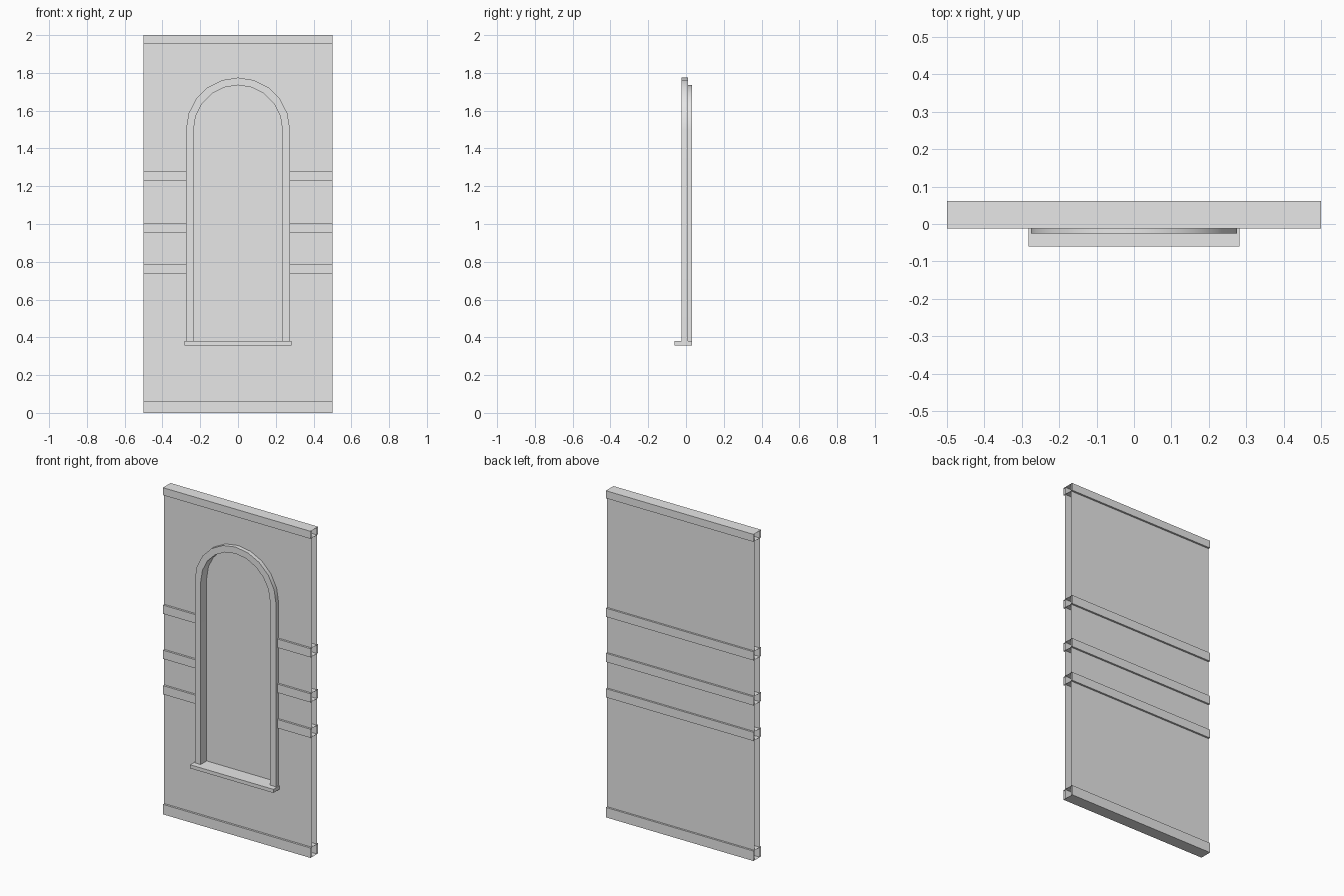
import bpy
import math

cube = bpy.data.objects.get("Cube")
if cube:
    bpy.data.objects.remove(cube, do_unlink=True)

# Single plaster colour
grey = bpy.data.materials.new("light grey plaster")
grey.use_nodes = True
GREY = (0.8, 0.8, 0.8, 1.0)
grey.diffuse_color = GREY
grey.node_tree.nodes["Principled BSDF"].inputs["Base Color"].default_value = GREY

HALF_W, HEIGHT = 0.5, 2.0
WALL_FRONT, WALL_BACK = 0.0, 0.05
BAND_FRONT, BAND_BACK = -0.0125, 0.0615
SPRING, SILL_TOP, SILL_BOTTOM = 1.5, 0.38, 0.358
REVEAL_BACK = 0.033


def add_mesh(name, verts, faces):
    mesh = bpy.data.meshes.new(name)
    mesh.from_pydata(verts, [], faces)
    mesh.materials.append(grey)
    obj = bpy.data.objects.new(name, mesh)
    bpy.context.collection.objects.link(obj)
    return obj


def tube(name, x0, x1, y0, y1, z0, z1, capped=False):
    """Rectangular bar along x, with open or closed ends."""
    section = [(y0, z0), (y1, z0), (y1, z1), (y0, z1)]
    verts = [(x, y, z) for x in (x0, x1) for y, z in section]
    faces = [(i, i + 4, (i + 1) % 4 + 4, (i + 1) % 4)[::-1] for i in range(4)]
    if capped:
        faces += [(3, 2, 1, 0), (4, 5, 6, 7)]
    return add_mesh(name, verts, faces)


def arch(radius, foot, segments=10):
    """Outline of a round-headed opening, from right foot to left foot."""
    head = [(radius * math.cos(math.pi * i / segments),
             SPRING + radius * math.sin(math.pi * i / segments))
            for i in range(segments + 1)]
    return [(radius, foot)] + head + [(-radius, foot)]


# Front wall sheet: two halves around the arched opening
hole = arch(0.255, 0.37)
middle = len(hole) // 2
for side, label in ((1, "left"), (-1, "right")):
    outline = [(0, 0), (HALF_W, 0), (HALF_W, HEIGHT), (0, HEIGHT)]
    outline += [(max(x, 0), z) for x, z in hole[middle::-1]] + [(0, 0.37)]
    verts = [(side * x, WALL_FRONT, z) for x, z in outline]
    add_mesh("front_wall_" + label, verts[::side], [tuple(range(len(verts)))])

# Back wall sheet
add_mesh("back_wall",
         [(HALF_W, WALL_BACK, 0), (-HALF_W, WALL_BACK, 0),
          (-HALF_W, WALL_BACK, HEIGHT), (HALF_W, WALL_BACK, HEIGHT)],
         [(0, 1, 2, 3)])

# Full-width bands at the foot and the top
for name, z0, z1 in (("base_band", 0, 0.061), ("top_band", 1.954, HEIGHT)):
    tube(name, -HALF_W, HALF_W, BAND_FRONT, BAND_BACK, z0, z1)

# Middle bands, interrupted by the window on the front only
for name, z0, z1 in (("lower_band", 0.735, 0.788),
                     ("middle_band", 0.952, 1.005),
                     ("upper_band", 1.228, 1.281)):
    tube(name + "_left", 0.26, HALF_W, BAND_FRONT, BAND_BACK, z0, z1)
    tube(name + "_right", -HALF_W, -0.26, BAND_FRONT, BAND_BACK, z0, z1)
    tube(name + "_rear", -0.26, 0.26, 0.045, BAND_BACK, z0, z1)

# Window frame: outer side, front face and deep inner reveal
rings = [(0.275, 0.01), (0.275, -0.025), (0.235, -0.025), (0.235, REVEAL_BACK)]
verts, faces = [], []
for radius, y in rings:
    verts += [(x, y, z) for x, z in arch(radius, SILL_TOP)]
count = len(verts) // len(rings)
for r in range(len(rings) - 1):
    for i in range(count - 1):
        a = r * count + i
        faces.append((a, a + count, a + count + 1, a + 1))
frame = add_mesh("window_frame", verts, faces)

# Blind panel closing the window
panel = [(x, REVEAL_BACK, z) for x, z in arch(0.235, SILL_TOP)]
add_mesh("window_panel", panel, [tuple(range(len(panel)))])

# Projecting sill
tube("window_sill", -0.282, 0.282, -0.0605, REVEAL_BACK, SILL_BOTTOM, SILL_TOP, True)

# Smooth the arch, keeping its corners sharp
bpy.ops.object.select_all(action="DESELECT")
frame.select_set(True)
bpy.context.view_layer.objects.active = frame
bpy.ops.object.shade_smooth_by_angle(angle=math.radians(30))
